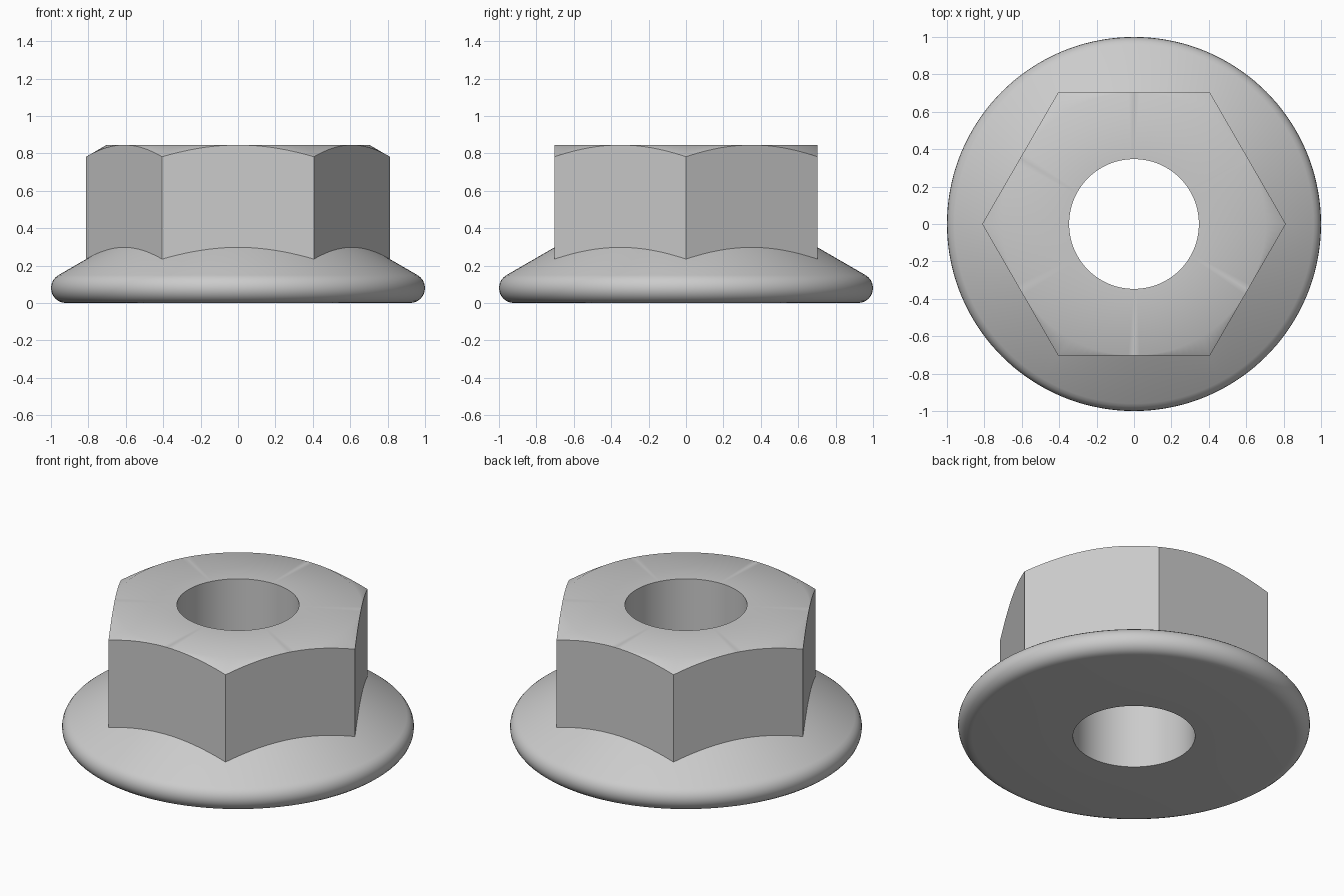
import bpy, bmesh
from math import cos, sin, pi, radians, tan

if "Cube" in bpy.data.objects:
    bpy.data.objects.remove(bpy.data.objects["Cube"], do_unlink=True)

STEPS = 144            # divisions around the axis, a multiple of 12
BORE, APOTHEM, HEIGHT = 0.347, 0.703, 0.845
RIM = 0.08             # rounding radius of the flange rim
SLOPE = tan(radians(30))
RIM_STEPS = 10

steel = bpy.data.materials.new("plain_steel_grey")
steel.use_nodes = True
grey = (0.6, 0.6, 0.6, 1)
steel.diffuse_color = grey
steel.node_tree.nodes["Principled BSDF"].inputs["Base Color"].default_value = grey


def section(angle):
    """Closed radius/height section of the nut at one angle."""
    # Flat bottom and rounded rim, ending tangent to the flange slope
    pts = [(BORE, 0)]
    for i in range(RIM_STEPS + 1):
        a = radians(-90 + 150 * i / RIM_STEPS)
        pts.append((1 - RIM + RIM * cos(a), RIM + RIM * sin(a)))
    edge_r, edge_z = pts[-1]
    # Hexagonal wall between the conical flange and the conical chamfer
    wall = APOTHEM / cos(angle % (pi / 3) - pi / 6)
    pts.append((wall, edge_z + (edge_r - wall) * SLOPE))
    pts.append((wall, HEIGHT - (wall - APOTHEM) * SLOPE))
    # Flat top around the bore
    pts += [(APOTHEM, HEIGHT), (BORE, HEIGHT)]
    return pts


# Sweep the section around the axis
bm = bmesh.new()
rings = []
for k in range(STEPS):
    a = 2 * pi * k / STEPS
    rings.append([bm.verts.new((r * cos(a), r * sin(a), z)) for r, z in section(a)])
for k in range(STEPS):
    here, after = rings[k], rings[(k + 1) % STEPS]
    for i in range(len(here)):
        j = (i + 1) % len(here)
        bm.faces.new((here[i], after[i], after[j], here[j]))
# Merge the points where the chamfer fades out at the middle of each flat
bmesh.ops.remove_doubles(bm, verts=bm.verts, dist=1e-5)
bmesh.ops.recalc_face_normals(bm, faces=bm.faces)

mesh = bpy.data.meshes.new("hex_flange_nut")
bm.to_mesh(mesh)
bm.free()
mesh.materials.append(steel)
nut = bpy.data.objects.new("hex_flange_nut", mesh)
bpy.context.collection.objects.link(nut)

# Smooth round surfaces, crisp wall and bore edges
bpy.ops.object.select_all(action="DESELECT")
nut.select_set(True)
bpy.context.view_layer.objects.active = nut
bpy.ops.object.shade_smooth_by_angle(angle=radians(35))
